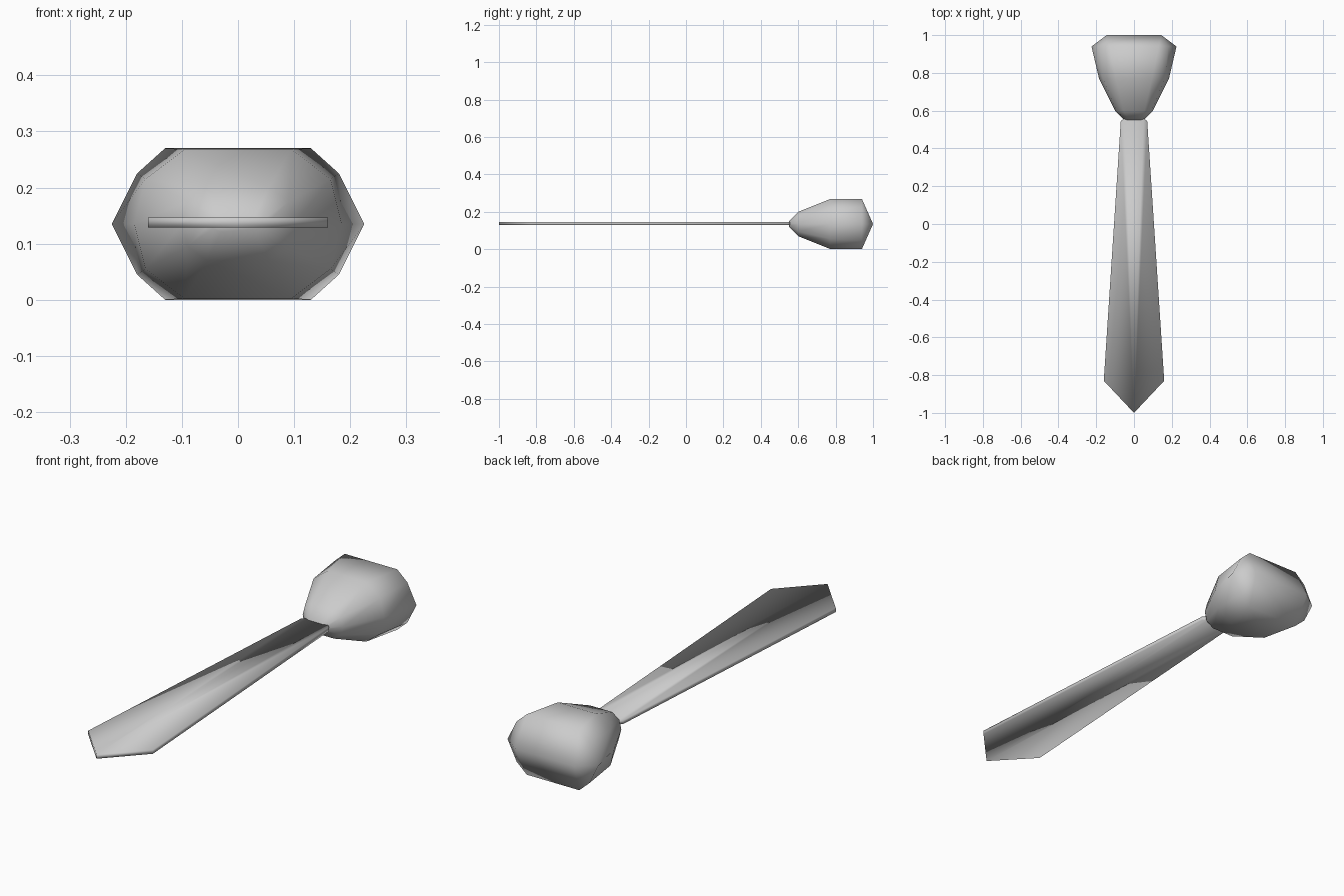
import bpy
import bmesh

cube = bpy.data.objects.get("Cube")
if cube:
    bpy.data.objects.remove(cube, do_unlink=True)

MID = 0.135  # height of the centre plane

grey = bpy.data.materials.new("light_grey")
grey.use_nodes = True
grey.diffuse_color = (0.6, 0.6, 0.6, 1)
grey.node_tree.nodes["Principled BSDF"].inputs["Base Color"].default_value = (0.6, 0.6, 0.6, 1)


def finish(bm, name):
    """Turn a bmesh into a smooth, coloured object."""
    bmesh.ops.recalc_face_normals(bm, faces=bm.faces)
    mesh = bpy.data.meshes.new(name)
    bm.to_mesh(mesh)
    bm.free()
    mesh.materials.append(grey)
    mesh.shade_smooth()
    obj = bpy.data.objects.new(name, mesh)
    bpy.context.collection.objects.link(obj)
    return obj


def build_blade():
    # Outline of one side, mirrored, and closed by the pointed tip
    side = [(0.05, 0.56), (0.07, 0.545), (0.16, -0.83)]
    outline = side + [(0, -1)] + [(-x, y) for x, y in reversed(side)]
    bm = bmesh.new()
    layers = [[bm.verts.new((x, y, MID + dz)) for x, y in outline] for dz in (-0.006, 0.012)]
    count, tip = len(outline), len(side)
    for low in range(count):
        nxt = (low + 1) % count
        bm.faces.new((layers[0][low], layers[0][nxt], layers[1][nxt], layers[1][low]))
    # Flat sides fan out from the tip
    for ring in layers:
        for step in range(1, count - 1):
            bm.faces.new((ring[tip], ring[(tip + step) % count], ring[(tip + step + 1) % count]))
    return finish(bm, "tie_blade")


def build_knot():
    # Each section: y, then side, shoulder and top points of one quarter
    sections = [
        (0.55, (0.05, 0), (0.045, 0.008), (0.03, 0.014)),
        (0.60, (0.10, 0), (0.09, 0.04), (0.055, 0.065)),
        (0.77, (0.185, 0), (0.165, 0.08), (0.095, 0.133)),
        (0.94, (0.225, 0), (0.18, 0.09), (0.13, 0.135)),
        (1.00, (0.145, 0), (0.145, 0), (0.145, 0)),
    ]
    bm = bmesh.new()
    rings = []
    for y, *quarter in sections:
        half = quarter + [(-x, z) for x, z in reversed(quarter)]
        loop = half + [(x, -z) for x, z in reversed(half[1:-1])]
        rings.append([bm.verts.new((x, y, MID + z)) for x, z in loop])
    for a, b in zip(rings, rings[1:]):
        for i in range(len(a)):
            j = (i + 1) % len(a)
            bm.faces.new((a[i], a[j], b[j], b[i]))
    bm.faces.new(rings[0])
    # The back section closes into a horizontal ridge
    bmesh.ops.remove_doubles(bm, verts=bm.verts, dist=0.001)
    return finish(bm, "tie_knot")


build_blade()
build_knot()
